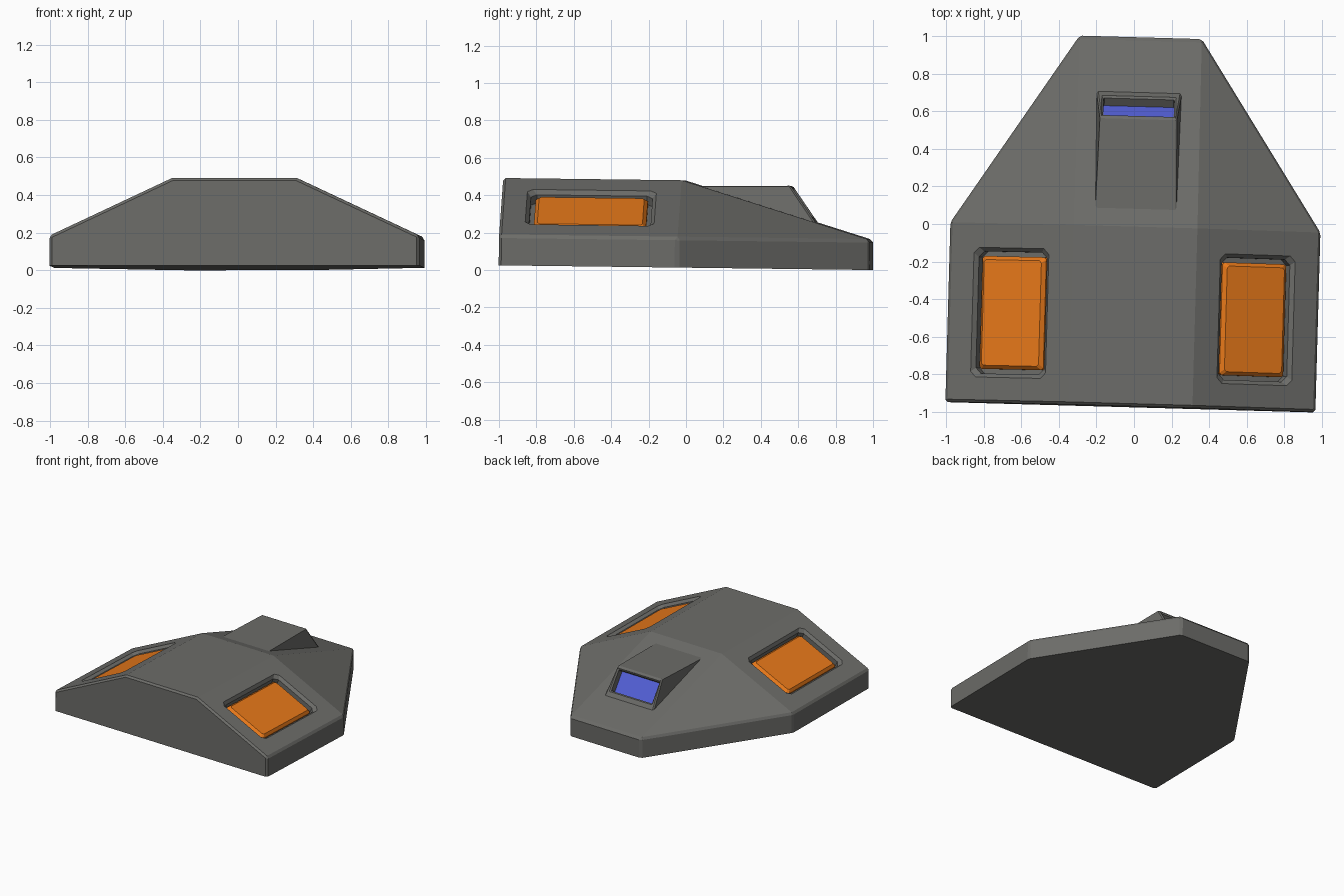
import bpy, bmesh, math
from mathutils import Matrix, Vector

if "Cube" in bpy.data.objects:
    bpy.data.objects.remove(bpy.data.objects["Cube"])

# The whole craft sits slightly turned and pitched
FRAME = (Matrix.Translation((0.008, 0, 0.0125))
         @ Matrix.Rotation(-0.0125, 4, 'X') @ Matrix.Rotation(-0.028, 4, 'Z'))
DARK = (0.15, 0.15, 0.14, 1)
ORANGE = (0.8, 0.19, 0.01, 1)
BLUE = (0.09, 0.12, 0.7, 1)


def add_object(name, bm, color):
    bmesh.ops.recalc_face_normals(bm, faces=bm.faces)
    mesh = bpy.data.meshes.new(name)
    bm.to_mesh(mesh)
    bm.free()
    ob = bpy.data.objects.new(name, mesh)
    bpy.context.collection.objects.link(ob)
    ob.matrix_world = FRAME
    key = "paint_" + "_".join(str(c) for c in color[:3])
    mat = bpy.data.materials.get(key) or bpy.data.materials.new(key)
    mat.diffuse_color = color
    mat.use_nodes = True
    mat.node_tree.nodes["Principled BSDF"].inputs["Base Color"].default_value = mat.diffuse_color
    mesh.materials.append(mat)
    return ob


def convex(name, half_points):
    """Convex solid from points on the right side, mirrored to the left."""
    bm = bmesh.new()
    for x, y, z in half_points:
        bm.verts.new((x, y, z))
        bm.verts.new((-x, y, z))
    bmesh.ops.convex_hull(bm, input=bm.verts)
    bmesh.ops.dissolve_limit(bm, angle_limit=0.01, verts=bm.verts, edges=bm.edges)
    # Mark crisp edges above the underside for chamfering
    bm.normal_update()
    weight = bm.edges.layers.float.new("bevel_weight_edge")
    for e in bm.edges:
        on_floor = all(v.co.z < 0.001 for v in e.verts)
        if not on_floor and e.calc_face_angle(0) > math.radians(32):
            e[weight] = 1.0
    return add_object(name, bm, DARK)


def loft(name, place, rings, cut, color=DARK):
    """Stack of corner-cut rectangles (half x, half y, height)."""
    bm = bmesh.new()
    loops = []
    for hx, hy, z in rings:
        pts = [(hx, hy - cut), (hx - cut, hy), (cut - hx, hy), (-hx, hy - cut),
               (-hx, cut - hy), (cut - hx, -hy), (hx - cut, -hy), (hx, cut - hy)]
        loops.append([bm.verts.new(place @ Vector((x, y, z))) for x, y in pts])
    for a, b in zip(loops, loops[1:]):
        for i in range(8):
            j = (i + 1) % 8
            bm.faces.new((a[i], a[j], b[j], b[i]))
    bm.faces.new(loops[0][::-1])
    bm.faces.new(loops[-1])
    return add_object(name, bm, color)


def bevel(ob, width):
    m = ob.modifiers.new("edge_chamfer", 'BEVEL')
    m.width, m.segments, m.limit_method = width, 1, 'WEIGHT'


def combine(ob, other, operation):
    m = ob.modifiers.new(other.name, 'BOOLEAN')
    m.object, m.operation, m.solver = other, operation, 'EXACT'
    other.hide_render = True
    other.hide_set(True)


# Hull: six-sided base, low rim, flat raised roof at the rear half
rim, roof = 0.16, 0.467
outline = [(0.984, -0.975), (0.984, -0.02), (0.325, 0.991)]
hull = convex("hull", [(x, y, z) for x, y in outline for z in (0, rim)]
              + [(0.33, -0.975, roof), (0.33, -0.02, roof)])
bevel(hull, 0.014)

# Cockpit housing on the nose slope
housing = convex("cockpit_housing", [(0.217, 0.0, 0.437), (0.204, 0.56, 0.445),
                                     (0.235, 0.0, 0.15), (0.236, 0.766, 0.15)])
bevel(housing, 0.008)
combine(hull, housing, 'UNION')

# Side recesses with orange panels
slope = math.atan2(roof - rim, 0.984 - 0.33)
for side, label in ((1, "right"), (-1, "left")):
    x = 0.655
    z = rim + (0.984 - x) * math.tan(slope)
    place = Matrix.Translation((side * x, -0.495, z)) @ Matrix.Rotation(side * slope, 4, 'Y')
    cutter = loft(label + "_recess_cutter", place,
                  [(0.2, 0.325, -0.07), (0.2, 0.325, -0.022),
                   (0.22, 0.345, 0.0), (0.229, 0.354, 0.01)], 0.03)
    combine(hull, cutter, 'DIFFERENCE')
    loft(label + "_panel", place,
         [(0.187, 0.3, -0.08), (0.187, 0.3, -0.04), (0.168, 0.281, -0.02)], 0.012, ORANGE)

# Recessed visor in the slanted front of the housing
place = Matrix.Translation((0, 0.622, 0.356)) @ Matrix.Rotation(-math.atan2(0.2, 0.14), 4, 'X')
cutter = loft("visor_cutter", place, [(0.188, 0.083, -0.06), (0.188, 0.083, -0.01),
                                      (0.198, 0.093, 0.0), (0.2, 0.095, 0.08)], 0.004)
combine(hull, cutter, 'DIFFERENCE')
loft("visor", place, [(0.187, 0.082, -0.08), (0.187, 0.082, -0.058)], 0.004, BLUE)
